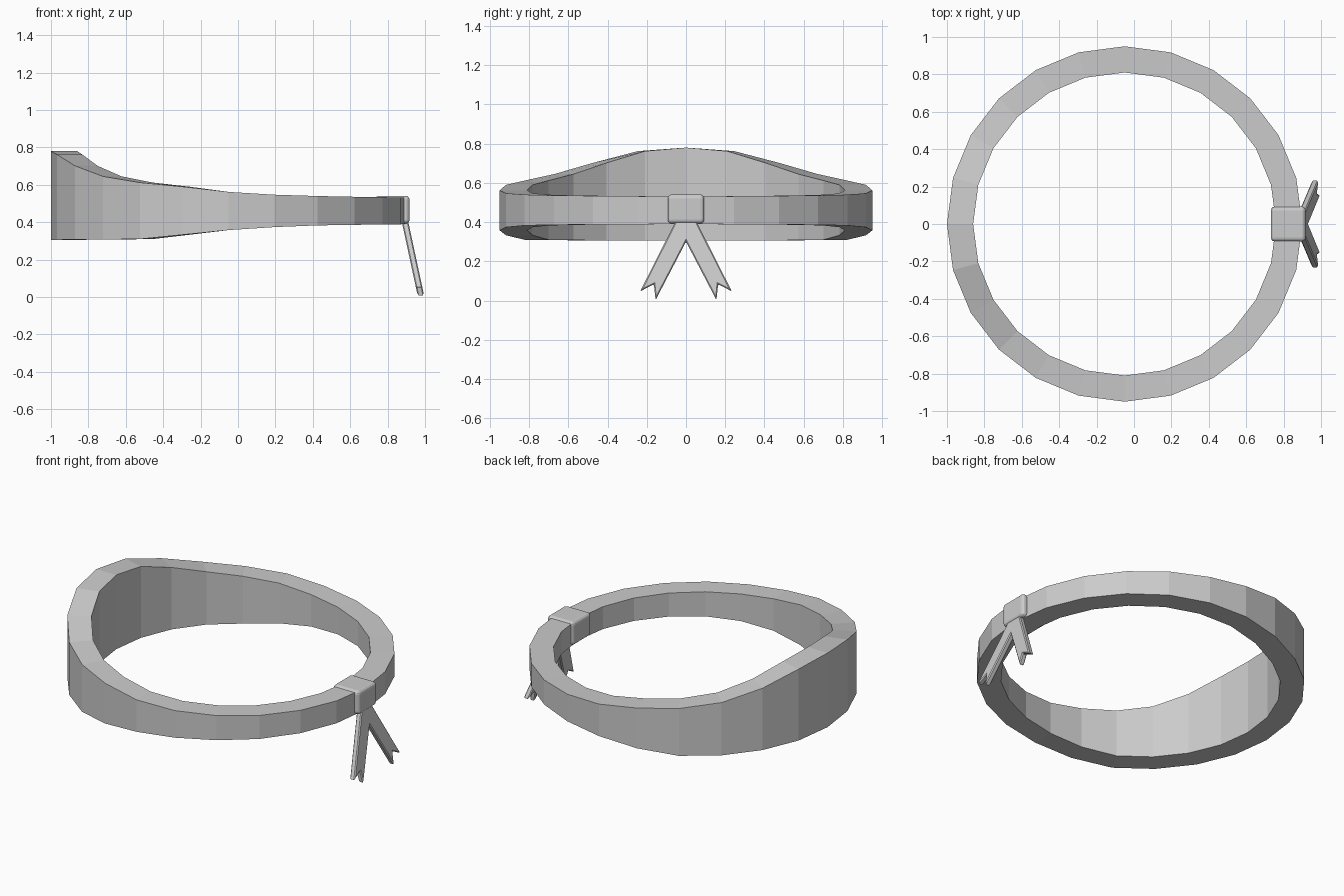
import bpy, bmesh
from math import cos, sin, pi

cube = bpy.data.objects.get("Cube")
if cube:
    bpy.data.objects.remove(cube)

grey = bpy.data.materials.new("plain grey")
grey.use_nodes = True
colour = (0.6, 0.6, 0.6, 1)
grey.diffuse_color = colour
grey.node_tree.nodes["Principled BSDF"].inputs["Base Color"].default_value = colour


def add_object(name, bm):
    bmesh.ops.recalc_face_normals(bm, faces=bm.faces)
    mesh = bpy.data.meshes.new(name)
    bm.to_mesh(mesh)
    bm.free()
    mesh.materials.append(grey)
    obj = bpy.data.objects.new(name, mesh)
    bpy.context.collection.objects.link(obj)
    return obj


def add_bevel(obj, width, segments):
    mod = obj.modifiers.new("rounded edges", 'BEVEL')
    mod.width = width
    mod.segments = segments
    mod.limit_method = 'ANGLE'


# Band: a faceted ring, tall at -x and narrow at +x
SEGMENTS = 24
CENTRE_X, OUTER, INNER = -0.05, 0.95, 0.81
TOP = [0.78, 0.762, 0.702, 0.645, 0.612, 0.59, 0.562,
       0.547, 0.54, 0.536, 0.534, 0.532, 0.53]
BOTTOM = [0.306, 0.306, 0.307, 0.308, 0.31, 0.333, 0.358,
          0.374, 0.383, 0.386, 0.388, 0.389, 0.39]

bm = bmesh.new()
sections = []
for i in range(SEGMENTS):
    a = pi - 2 * pi * i / SEGMENTS
    k = min(i, SEGMENTS - i)
    corners = [(OUTER, BOTTOM[k]), (OUTER, TOP[k]), (INNER, TOP[k]), (INNER, BOTTOM[k])]
    sections.append([bm.verts.new((CENTRE_X + r * cos(a), r * sin(a), z)) for r, z in corners])
for i, here in enumerate(sections):
    there = sections[(i + 1) % SEGMENTS]
    for j in range(4):
        n = (j + 1) % 4
        bm.faces.new((here[j], here[n], there[n], there[j]))
add_object("band", bm)

# Knot: rounded block wrapped round the narrow side
bm = bmesh.new()
bmesh.ops.create_cube(bm, size=1)
bmesh.ops.scale(bm, vec=(0.185, 0.186, 0.148), verts=bm.verts)
bmesh.ops.translate(bm, vec=(0.825, 0, 0.467), verts=bm.verts)
knot = add_object("knot", bm)
add_bevel(knot, 0.02, 3)

# Tails: one notched ribbon end leaning outwards, mirrored across y
OUTLINE = [(0, 0.43), (0.04, 0.43), (0.234, 0.047), (0.164, 0.083), (0.155, 0.003), (0, 0.3)]
THICKNESS = 0.035
bm = bmesh.new()
back = [bm.verts.new((0.876 + 0.215 * (0.4 - z), y, z)) for y, z in OUTLINE]
front = [bm.verts.new((v.co.x + THICKNESS, v.co.y, v.co.z)) for v in back]
bm.faces.new(back)
bm.faces.new(front)
for i in range(len(back) - 1):
    bm.faces.new((back[i], back[i + 1], front[i + 1], front[i]))
tails = add_object("ribbon_tails", bm)
mirror = tails.modifiers.new("mirror", 'MIRROR')
mirror.use_axis = (False, True, False)
add_bevel(tails, 0.006, 1)
